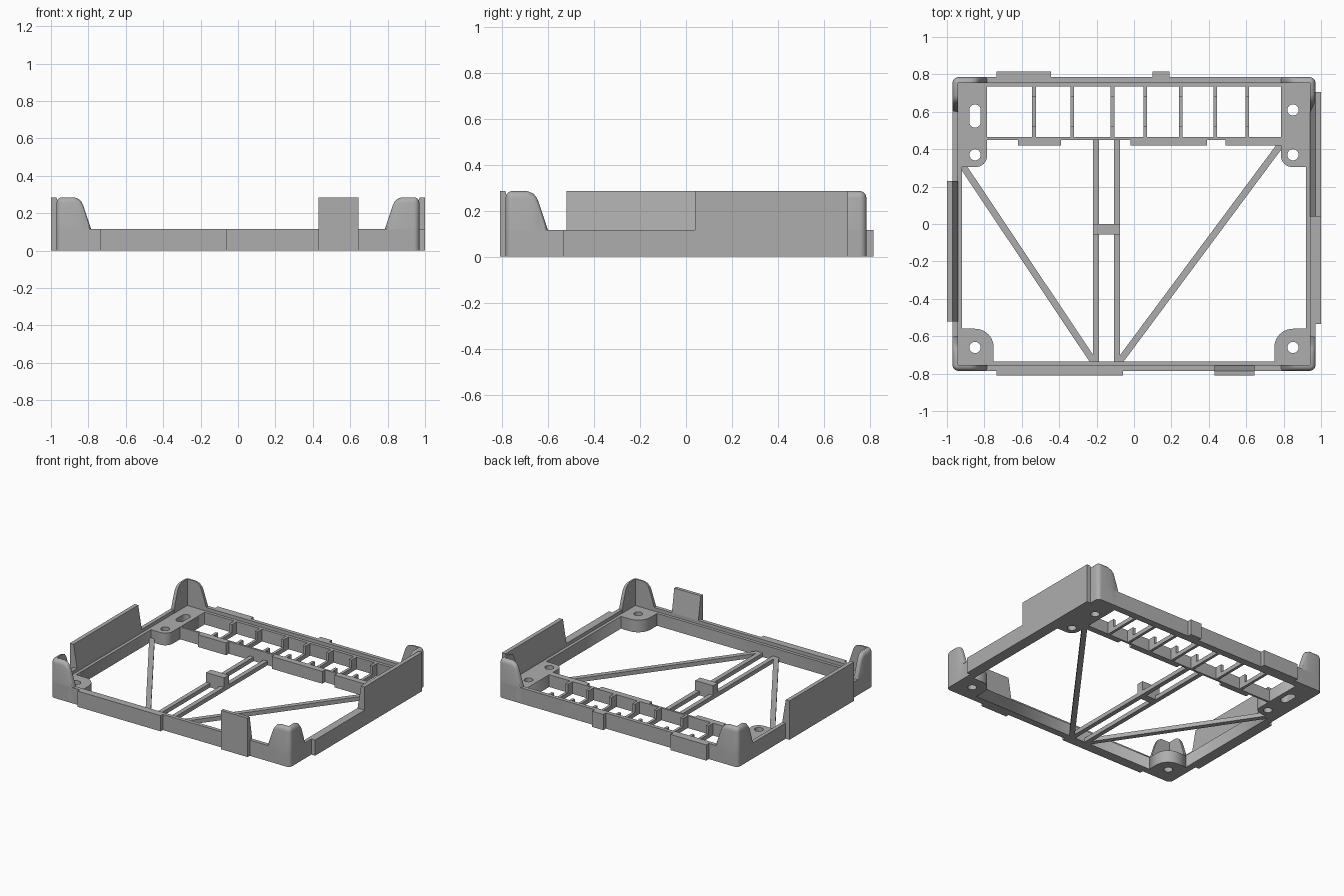
import bpy, bmesh, math
from mathutils import Vector

cube = bpy.data.objects.get("Cube")
if cube:
    bpy.data.objects.remove(cube, do_unlink=True)

GREY = (0.42, 0.42, 0.42, 1)
mat = bpy.data.materials.new("plain grey")
mat.use_nodes = True
mat.diffuse_color = GREY
mat.node_tree.nodes["Principled BSDF"].inputs["Base Color"].default_value = GREY

RIM, LEDGE, TALL, LOW = 0.115, 0.09, 0.285, 0.03
HX, HY, WALL, INNER = 0.97, 0.785, 0.028, 0.05


def finish(name, bm):
    bmesh.ops.remove_doubles(bm, verts=bm.verts, dist=0.0001)
    bmesh.ops.recalc_face_normals(bm, faces=bm.faces)
    mesh = bpy.data.meshes.new(name)
    bm.to_mesh(mesh)
    bm.free()
    mesh.materials.append(mat)
    ob = bpy.data.objects.new(name, mesh)
    bpy.context.collection.objects.link(ob)
    return ob


def prism(name, points, along):
    """Extrude a flat polygon along a vector."""
    bm = bmesh.new()
    face = bm.faces.new([bm.verts.new(p) for p in points])
    ext = bmesh.ops.extrude_face_region(bm, geom=[face], use_keep_orig=True)
    verts = [g for g in ext["geom"] if isinstance(g, bmesh.types.BMVert)]
    bmesh.ops.translate(bm, verts=verts, vec=along)
    return finish(name, bm)


def box(name, x0, x1, y0, y1, z1, z0=0):
    pts = [(x0, y0, z0), (x1, y0, z0), (x1, y1, z0), (x0, y1, z0)]
    return prism(name, pts, (0, 0, z1 - z0))


def plate(name, loops, height):
    """Upright slab from an outline and any holes."""
    cu = bpy.data.curves.new(name, "CURVE")
    cu.dimensions, cu.fill_mode, cu.extrude = "2D", "BOTH", height / 2
    for loop in loops:
        sp = cu.splines.new("POLY")
        sp.points.add(len(loop) - 1)
        for p, (x, y) in zip(sp.points, loop):
            p.co = (x, y, 0, 1)
        sp.use_cyclic_u = True
    tmp = bpy.data.objects.new(name + "_outline", cu)
    bpy.context.collection.objects.link(tmp)
    dg = bpy.context.evaluated_depsgraph_get()
    mesh = bpy.data.meshes.new_from_object(tmp.evaluated_get(dg))
    bm = bmesh.new()
    bm.from_mesh(mesh)
    bpy.data.objects.remove(tmp, do_unlink=True)
    bpy.data.meshes.remove(mesh)
    bmesh.ops.translate(bm, verts=bm.verts, vec=(0, 0, height / 2))
    return finish(name, bm)


def arc(cx, cy, r, a0, a1, n):
    angles = [math.radians(a0 + (a1 - a0) * i / n) for i in range(n + 1)]
    return [(cx + r * math.cos(a), cy + r * math.sin(a)) for a in angles]


def round_rect(hx, hy, r, cx=0, cy=0):
    pts = []
    for k, (sx, sy) in enumerate([(1, 1), (-1, 1), (-1, -1), (1, -1)]):
        pts += arc(cx + sx * (hx - r), cy + sy * (hy - r), r, 90 * k, 90 * k + 90, 8)
    return pts


def rect(hx, hy):
    return [(hx, hy), (-hx, hy), (-hx, -hy), (hx, -hy)]


def smooth(ob, angle=35):
    bpy.ops.object.select_all(action="DESELECT")
    ob.select_set(True)
    bpy.context.view_layer.objects.active = ob
    bpy.ops.object.shade_smooth_by_angle(angle=math.radians(angle))


# Outer rim and the lower ledge inside it
ix, iy = HX - WALL, HY - WALL
smooth(plate("outer_rim", [round_rect(HX, HY, 0.03), rect(ix, iy)], RIM))
plate("inner_ledge", [rect(ix, iy), rect(HX - INNER, HY - INNER)], LEDGE)


# Tall corner guards, swept round each corner with falling ends
def corner_post(name, sx, sy):
    r = 0.03
    ends = [(0.185, RIM), (0.145, 0.235), (0.135, 0.258), (0.12, 0.275), (0.095, TALL)]
    stations = [((u, 0), (0, 1), h) for u, h in ends]
    for i in range(7):
        a = math.radians(90 * i / 6)
        n = (math.sin(a), math.cos(a))
        stations.append(((r - r * n[0], r - r * n[1]), n, TALL))
    stations += [((0, u), (1, 0), h) for u, h in reversed(ends)]
    bm = bmesh.new()
    rows = []
    for (px, py), (nx, ny), h in stations:
        section = [(0, 0), (0, h - 0.03), (0.004, h - 0.014), (0.013, h - 0.004),
                   (0.025, h), (r, h), (r, 0)]
        rows.append([bm.verts.new((sx * (HX - px - nx * d), sy * (HY - py - ny * d), z))
                     for d, z in section])
    for a, b in zip(rows, rows[1:]):
        for i in range(len(a)):
            j = (i + 1) % len(a)
            bm.faces.new((a[i], a[j], b[j], b[i]))
    bm.faces.new(rows[0])
    bm.faces.new(rows[-1])
    smooth(finish(name, bm))


for sx, side in ((1, "left"), (-1, "right")):
    for sy, end in ((-1, "front"), (1, "back")):
        corner_post(f"{end}_{side}_corner_post", sx, sy)

    # Screw pads with round holes; one back pad has a slot
    def flip(loop):
        return [(sx * x, y) for x, y in loop]
    front = [(ix, -iy), (ix, -0.56)] + arc(0.85, -0.66, 0.1, 90, 180, 10) + [(0.75, -iy)]
    plate(f"front_{side}_pad", [flip(front), flip(round_rect(0.03, 0.03, 0.03, 0.85, -0.66))], LEDGE)
    back = [(ix, iy), (ix, 0.305)] + arc(0.845, 0.365, 0.06, 270, 180, 8) + [(0.785, iy)]
    slot = 0.03 if sx > 0 else 0.062
    mid = 0.61 if sx > 0 else 0.577
    plate(f"back_{side}_pad", [flip(back), flip(round_rect(0.03, 0.03, 0.03, 0.85, 0.37)),
                               flip(round_rect(0.03, slot, 0.03, 0.85, mid))], LEDGE)

# Inner rail with raised strips on its front face
box("inner_rail", -0.79, 0.79, 0.45, 0.465, LEDGE)
for i, (a, b) in enumerate([(-0.62, -0.39), (-0.02, 0.39), (0.49, 0.785)]):
    box(f"rail_strip_{i + 1}", a, b, 0.42, 0.45, LEDGE)

# Ladder ribs: low in the middle, raised at both ends
for i, x in enumerate([-0.535, -0.33, -0.115, 0.06, 0.25, 0.435, 0.605]):
    outline = [(0.46, 0), (0.46, LEDGE), (0.52, LEDGE), (0.52, LOW),
               (0.68, LOW), (0.68, LEDGE), (0.74, LEDGE), (0.74, 0)]
    prism(f"ladder_rib_{i + 1}", [(x - 0.01, y, z) for y, z in outline], (0.02, 0, 0))

# Twin centre bars with bridging block
box("centre_bar_right", -0.22, -0.188, -0.74, 0.45, LOW)
box("centre_bar_left", -0.108, -0.075, -0.74, 0.45, LOW)
box("centre_block", -0.22, -0.075, -0.055, 0, 0.1)


# Diagonal braces
def brace(name, a, b, width=0.036):
    a, b = Vector((*a, 0)), Vector((*b, 0))
    d = (b - a).normalized()
    n = Vector((-d.y, d.x, 0)) * width / 2
    prism(name, [a + n, a - n, b - n, b + n], (0, 0, LOW))


brace("right_brace", (-0.915, 0.31), (-0.21, -0.745))
brace("left_brace", (0.785, 0.425), (-0.085, -0.745))

# Low strips on the outside faces
box("front_strip", -0.735, -0.06, -0.81, -HY, RIM)
box("back_strip_wide", -0.735, -0.445, HY, 0.815, RIM)
box("back_strip_narrow", 0.10, 0.19, HY, 0.815, RIM)
box("left_strip", HX, 1.0, -0.535, 0.04, RIM)


# Tall side tabs, tapering inward above the rim
def tab(name, s, face, out, a, b, along_x=False):
    inn = face - WALL
    section = [(face, 0), (out, 0), (out, TALL), (face, TALL), (inn, RIM), (face, RIM)]
    if along_x:
        prism(name, [(a, s * d, z) for d, z in section], (b - a, 0, 0))
    else:
        prism(name, [(s * d, a, z) for d, z in section], (0, b - a, 0))


tab("left_tab", 1, HX, 1.0, 0.04, 0.705)
tab("right_tab", -1, HX, 1.0, -0.52, 0.23)
tab("front_tab", -1, HY, 0.81, 0.43, 0.645, along_x=True)
